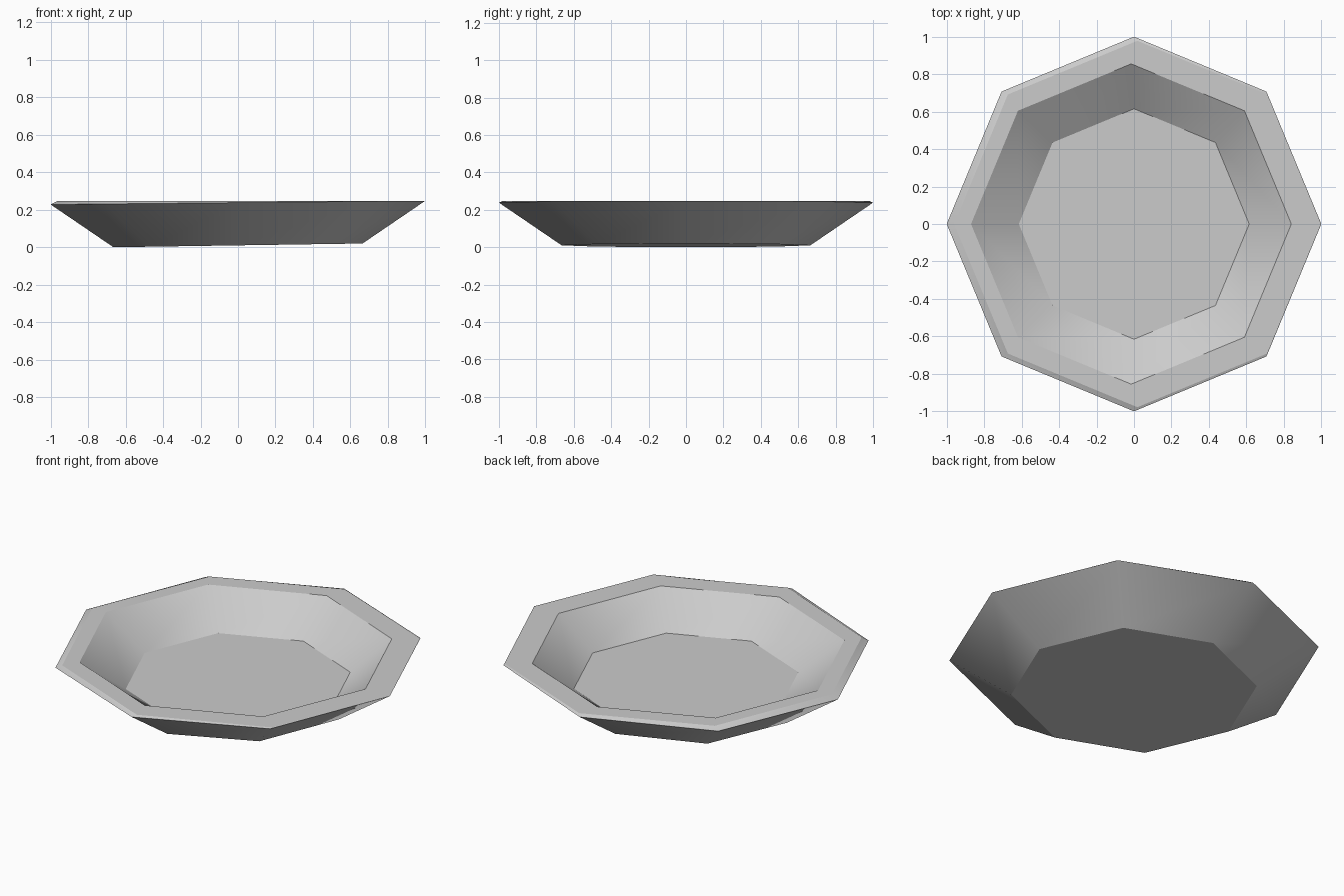
import bpy
import bmesh
from math import cos, sin, pi

cube = bpy.data.objects.get("Cube")
if cube:
    bpy.data.objects.remove(cube, do_unlink=True)

SIDES = 8
RIM_Z = 0.248


def make_material(name, rgb):
    mat = bpy.data.materials.new(name)
    mat.use_nodes = True
    colour = (*rgb, 1.0)
    mat.diffuse_color = colour
    mat.node_tree.nodes["Principled BSDF"].inputs["Base Color"].default_value = colour
    return mat


def octagon(bm, radius, z, shift=0.0, tilt=0.0):
    """Ring of vertices, optionally shifted along x and tilted about y."""
    ring = []
    for i in range(SIDES):
        a = 2 * pi * i / SIDES
        x = radius * cos(a) + shift
        ring.append(bm.verts.new((x, radius * sin(a), z + tilt * x)))
    return ring


bm = bmesh.new()

# Rings from the underside, over the rim, to the inner floor
rings = [
    octagon(bm, 0.665, 0.01, tilt=0.015),                # foot
    octagon(bm, 1.0, RIM_Z - 0.01, tilt=0.01),           # outer lip
    octagon(bm, 0.978, RIM_Z, shift=0.018),              # flat rim, outside
    octagon(bm, 0.855, RIM_Z, shift=-0.015),             # flat rim, inside
    octagon(bm, 0.615, 0.073),                           # inner floor
]

# Walls between the rings
for low, high in zip(rings, rings[1:]):
    for i in range(SIDES):
        j = (i + 1) % SIDES
        bm.faces.new((low[i], low[j], high[j], high[i]))

# Underside and inner floor
bm.faces.new(rings[0][::-1])
bm.faces.new(rings[-1])

# Soft shading around each wall, crisp ring edges
for face in bm.faces:
    face.smooth = True
for ring in rings:
    for i in range(SIDES):
        bm.edges.get((ring[i], ring[(i + 1) % SIDES])).smooth = False

bmesh.ops.recalc_face_normals(bm, faces=bm.faces)
mesh = bpy.data.meshes.new("plate")
bm.to_mesh(mesh)
bm.free()
mesh.materials.append(make_material("light grey", (0.6, 0.6, 0.6)))

plate = bpy.data.objects.new("plate", mesh)
bpy.context.collection.objects.link(plate)
